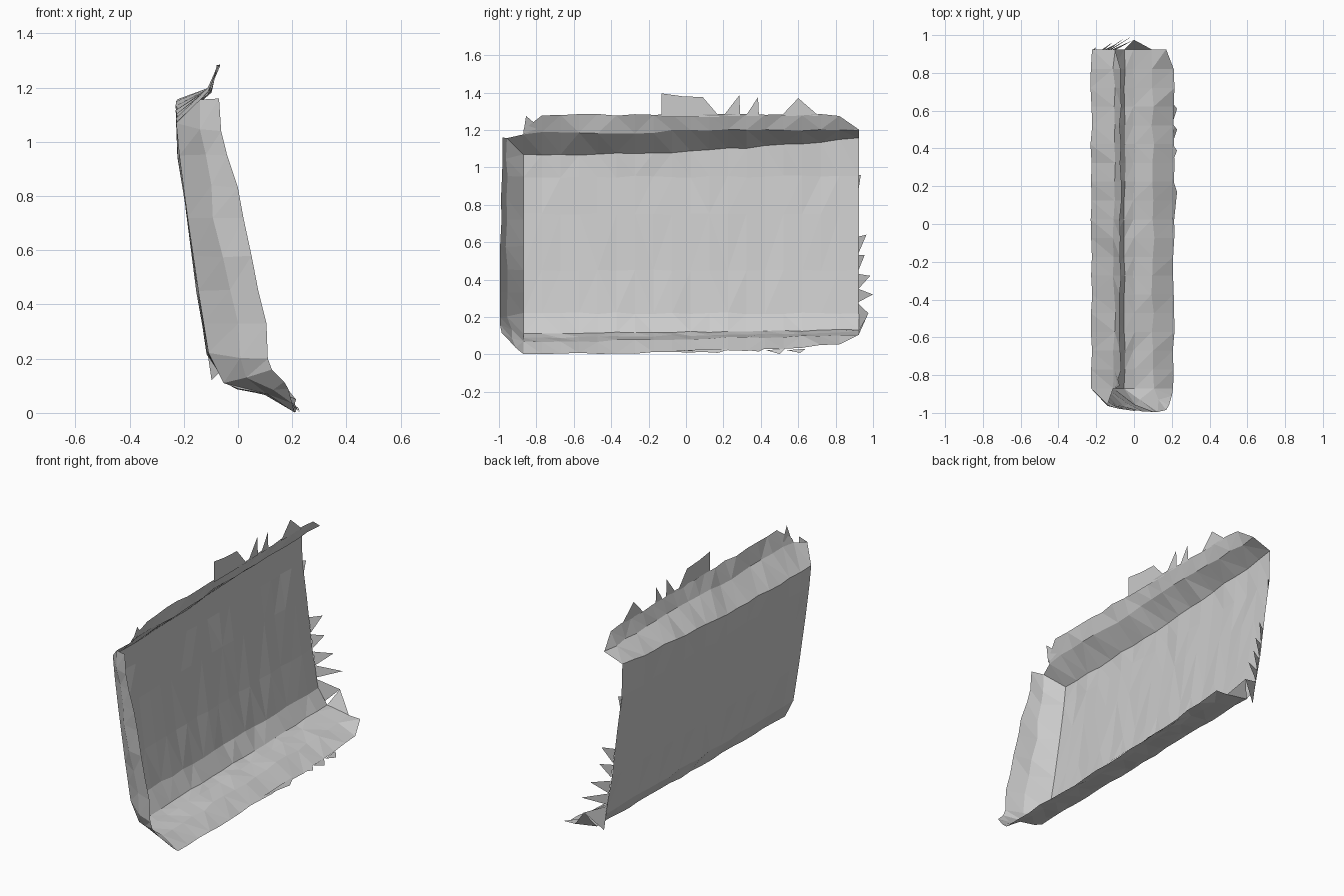
import bpy
import bmesh
import random

if "Cube" in bpy.data.objects:
    bpy.data.objects.remove(bpy.data.objects["Cube"])

random.seed(4)
grey = bpy.data.materials.new("plain grey")
grey.diffuse_color = (0.6, 0.6, 0.6, 1)
grey.use_nodes = True
grey.node_tree.nodes["Principled BSDF"].inputs["Base Color"].default_value = grey.diffuse_color


def make_object(name, faces):
    """Build one flat-shaded sheet from polygons given as point lists."""
    bm = bmesh.new()
    for pts in faces:
        bm.faces.new([bm.verts.new(p) for p in pts])
    bmesh.ops.remove_doubles(bm, verts=bm.verts, dist=0.0005)
    bmesh.ops.triangulate(bm, faces=[f for f in bm.faces if len(f.verts) == 4])
    mesh = bpy.data.meshes.new(name)
    bm.to_mesh(mesh)
    bm.free()
    mesh.materials.append(grey)
    bpy.context.collection.objects.link(bpy.data.objects.new(name, mesh))


def sheet(rows):
    """Quads between neighbouring rows of points."""
    return [(a[i], a[i + 1], b[i + 1], b[i])
            for a, b in zip(rows, rows[1:]) for i in range(len(a) - 1)]


def jit(amount):
    return random.uniform(-amount, amount)


# Cross-section stations: x, z, rise towards the far end, power of the rise, roughness
section = [
    (0.210, 0.005, 0.06, 3, 0.005),   # 0 floor lip
    (0.100, 0.065, 0.04, 1, 0.008),   # 1 floor crease
    (0.000, 0.085, 0.035, 1, 0.004),  # 2 floor back
    (-0.05, 0.110, 0.02, 1, 0.004),   # 3 lower bend
    (-0.112, 0.22, 0.0, 1, 0.005),    # 4 panel foot
    (-0.150, 0.45, 0.0, 1, 0.004),
    (-0.190, 0.75, 0.0, 1, 0.004),
    (-0.218, 0.95, 0.0, 1, 0.006),
    (-0.226, 1.065, 0.09, 2, 0.005),  # 8 panel top
    (-0.105, 1.18, 0.025, 1, 0.008),  # 9 flap crease
    (-0.072, 1.28, 0.0, 1, 0.006),    # 10 flap edge
]
ys = [-0.87, -0.77] + [-0.77 + 1.59 * i / 16 for i in range(1, 17)] + [0.925]
grid = []
for x, z, rise, power, rough in section:
    row = []
    for y in ys:
        s = (y + 0.87) / 1.795
        row.append((x + jit(rough), y, max(0.002, z + rise * s ** power + jit(rough))))
    grid.append(row)
# Tapered ends of the flap and of the floor
grid[10][0] = (-0.10, -0.87, 1.20)
grid[10][-1] = (-0.10, 0.92, 1.205)
grid[0][-1] = (0.17, 0.925, 0.105)

make_object("floor_lip", sheet(grid[:4]))
make_object("back_panel", sheet(grid[3:9]))
make_object("top_flap", sheet(grid[8:]))

# Flared end wall: (panel station, height) rows running down to the floor corner
wall = []
outer = [(-0.070, 1.16), (-0.062, 1.04), (-0.04, 0.95), (0.0, 0.83), (0.02, 0.72),
         (0.05, 0.58), (0.075, 0.45), (0.105, 0.33), (0.11, 0.20)]


def panel_edge(z):
    """Point on the near edge of the back panel at a given height."""
    edge = [grid[i][0] for i in range(4, 9)]
    z = min(max(z, edge[0][2]), edge[-1][2])
    for a, b in zip(edge, edge[1:]):
        if z <= b[2]:
            t = (z - a[2]) / (b[2] - a[2])
            return tuple(p + (q - p) * t for p, q in zip(a, b))
    return edge[-1]


for i, (x, z) in enumerate(outer):
    inner = panel_edge(1.08 if i == 0 else z)
    mid = (inner[0] * 0.5 + x * 0.5 + jit(0.012), -0.96 + jit(0.008), z + jit(0.01))
    wall.append((inner, mid, (x, -0.987 + jit(0.008), z)))
wall.append((grid[3][0], (0.03, -0.93, 0.13), (0.125, -0.995, 0.16)))
wall.append((grid[1][0], (0.13, -0.93, 0.085), (0.17, -0.985, 0.115)))
wall.append((grid[0][0], (0.20, -0.91, 0.035), (0.185, -0.96, 0.09)))
corner = [(grid[8][0], grid[9][0], wall[0][1]),
          (grid[3][0], grid[2][0], grid[1][0])]
make_object("end_wall", sheet(wall) + corner)

# Torn tongue and spikes along the flap edge
fx = -0.070
flap_tears = [[(fx, -0.13, 1.27), (fx, 0.18, 1.27), (fx, 0.12, 1.34),
               (fx, 0.09, 1.375), (fx, -0.02, 1.38), (fx, -0.13, 1.395)]]
for y0, y1, tip_y, tip_z in [(0.20, 0.29, 0.285, 1.385), (0.32, 0.39, 0.385, 1.375),
                             (0.51, 0.71, 0.60, 1.37)]:
    flap_tears.append([(fx, y0, 1.275), (fx, y1, 1.275), (fx, tip_y, tip_z)])
flap_tears.append([(-0.10, -0.87, 1.18), (-0.10, -0.78, 1.21), (-0.075, -0.855, 1.275)])
make_object("flap_tears", flap_tears)

# Spikes along the open far edge of the panel
edge_tears = []
for z0, z1, tip_y, tip_z, tip_x in [(0.54, 0.63, 0.965, 0.64, -0.11), (0.45, 0.53, 0.955, 0.53, -0.09),
                                    (0.35, 0.43, 0.985, 0.42, -0.05), (0.28, 0.35, 1.0, 0.32, 0.0),
                                    (0.12, 0.27, 0.975, 0.22, 0.0), (0.88, 0.96, 0.935, 0.96, -0.2)]:
    def edge_x(z):
        return -0.112 - (z - 0.22) * 0.145
    edge_tears.append([(edge_x(z0), 0.922, z0), (edge_x(z1), 0.922, z1), (tip_x, tip_y, tip_z)])
edge_tears.append([grid[3][-1], grid[1][-1], (0.0, 0.975, 0.22)])
make_object("edge_tears", edge_tears)

# Spikes along the front of the floor lip
lip_tears = []
for y0, y1, tip_y, tip_z in [(-0.05, 0.24, 0.17, 0.008), (0.33, 0.42, 0.39, 0.015),
                             (0.43, 0.53, 0.50, 0.002), (0.54, 0.64, 0.61, 0.008)]:
    lip_tears.append([(0.205, y0, 0.022), (0.205, y1, 0.03), (0.228, tip_y, tip_z)])
make_object("lip_tears", lip_tears)
